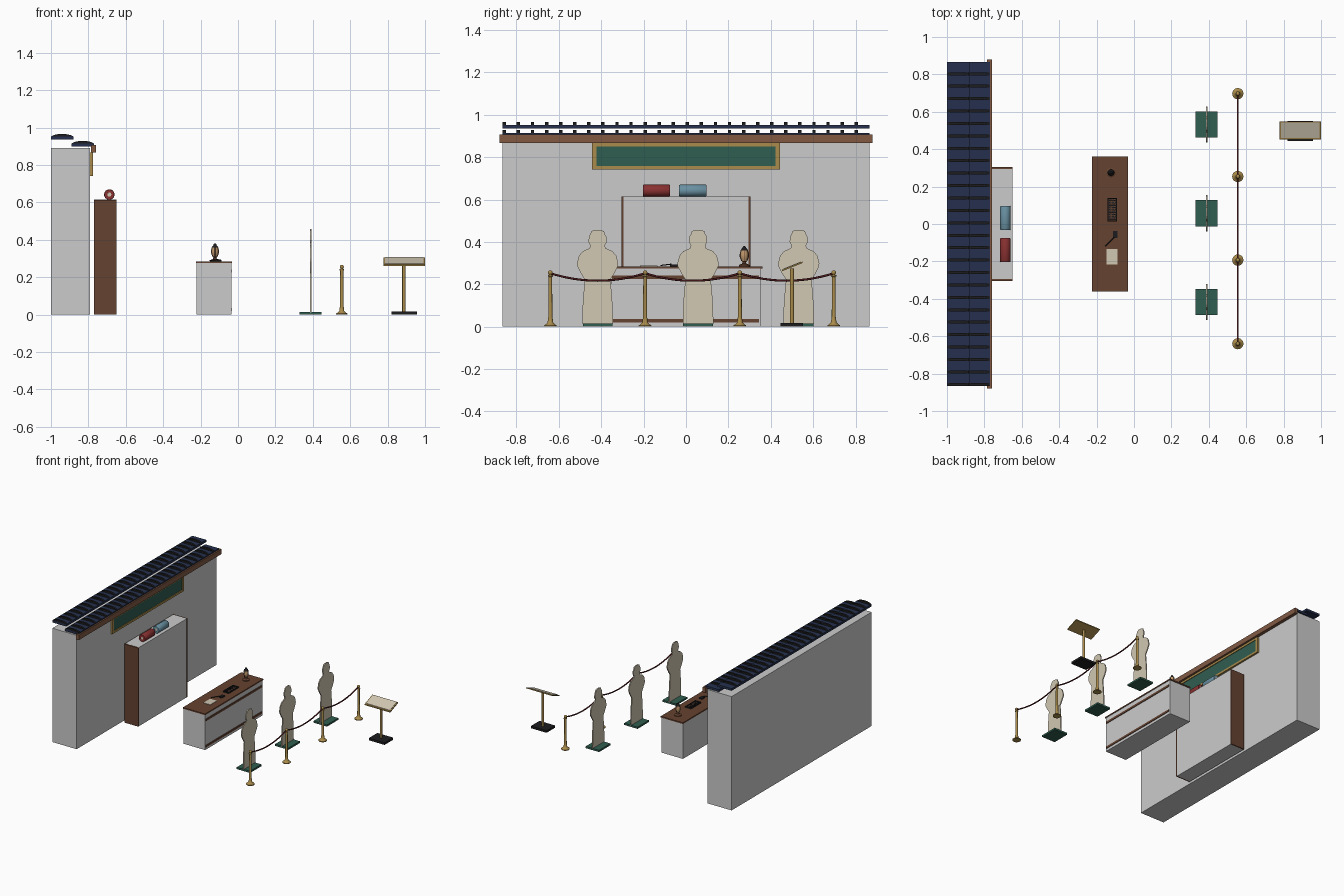
import bpy, bmesh, math
from mathutils import Vector, Matrix

if "Cube" in bpy.data.objects:
    bpy.data.objects.remove(bpy.data.objects["Cube"])

MATS = {}
COLS = dict(wood=(.13, .055, .03), beam=(.22, .10, .055), navy=(.018, .03, .075), dark=(.012, .012, .014),
            green=(.03, .11, .08), gold=(.40, .26, .07), cream=(.64, .58, .45), red=(.25, .03, .03),
            blue=(.14, .28, .36), rope=(.09, .012, .015), amber=(.55, .33, .16))


def paint(ob, col):
    if col:
        if col not in MATS:
            MATS[col] = bpy.data.materials.new(col + "_paint")
            MATS[col].diffuse_color = (*COLS[col], 1)
        ob.data.materials.append(MATS[col])
    return ob


def finish(name, bm, col, smooth=False):
    bmesh.ops.recalc_face_normals(bm, faces=bm.faces)
    me = bpy.data.meshes.new(name)
    bm.to_mesh(me)
    bm.free()
    ob = bpy.data.objects.new(name, me)
    bpy.context.collection.objects.link(ob)
    if smooth:
        bpy.context.view_layer.objects.active = ob
        bpy.ops.object.select_all(action='DESELECT')
        ob.select_set(True)
        bpy.ops.object.shade_smooth_by_angle(angle=math.radians(40))
    return paint(ob, col)


def box(name, x, y, z, col=None):
    """Box from (min, max) pairs."""
    bm = bmesh.new()
    bmesh.ops.create_cube(bm, size=1)
    for v in bm.verts:
        v.co = [(a + b) / 2 + c * (b - a) for (a, b), c in zip((x, y, z), v.co)]
    return finish(name, bm, col)


def prism(name, pts, axis, lo, hi, col):
    """Extrude a closed outline; axis 0: points are (y, z), axis 1: points are (x, z)."""
    bm = bmesh.new()
    def co(p, d):
        return (d, p[0], p[1]) if axis == 0 else (p[0], d, p[1])
    f = bm.faces.new([bm.verts.new(co(p, lo)) for p in pts])
    top = bmesh.ops.extrude_face_region(bm, geom=[f])['geom']
    d = Vector((hi - lo, 0, 0) if axis == 0 else (0, hi - lo, 0))
    bmesh.ops.translate(bm, verts=[g for g in top if isinstance(g, bmesh.types.BMVert)], vec=d)
    return finish(name, bm, col)


def lathe(name, prof, loc, col, n=20, rot=None):
    """Revolve (radius, height) points around a vertical axis."""
    bm = bmesh.new()
    vs = [bm.verts.new((r, 0, h)) for r, h in prof]
    es = [bm.edges.new(p) for p in zip(vs, vs[1:])]
    bmesh.ops.spin(bm, geom=vs + es, axis=(0, 0, 1), cent=(0, 0, 0), angle=2 * math.pi, steps=n)
    bmesh.ops.remove_doubles(bm, verts=bm.verts, dist=1e-5)
    if rot:
        bm.transform(rot)
    bmesh.ops.translate(bm, verts=bm.verts, vec=loc)
    return finish(name, bm, col, True)


def cable(name, pts, r, col):
    cu = bpy.data.curves.new(name, 'CURVE')
    cu.dimensions = '3D'
    cu.bevel_depth, cu.bevel_resolution, cu.use_fill_caps = r, 2, True
    sp = cu.splines.new('POLY')
    sp.points.add(len(pts) - 1)
    for p, c in zip(sp.points, pts):
        p.co = (*c, 1)
    ob = bpy.data.objects.new(name, cu)
    bpy.context.collection.objects.link(ob)
    return paint(ob, col)


# Shop wall, eave beam and framed sign
box("wall", (-1, -.79), (-.865, .865), (0, .89))
box("eave_beam", (-.785, -.76), (-.88, .88), (.867, .907), "beam")
box("sign_panel", (-.79, -.781), (-.43, .43), (.755, .86), "green")
for i, s in enumerate((-1, 1)):
    ys = sorted((s * .443, s * .422))
    box(f"sign_frame_side_{i}", (-.79, -.776), ys, (.742, .867), "gold")
    zc = .8045 + s * .0545
    box(f"sign_frame_rail_{i}", (-.79, -.776), (-.422, .422), (zc - .008, zc + .008), "gold")

# Two stepped roof rows with raised rib tiles
for row, (cx, z0) in enumerate(((-.94, .935), (-.83, .898))):
    box(f"roof_row_{row}", (cx - .06, cx + .06), (-.865, .865), (z0, z0 + .017), "navy")
    arc = [(cx + .061 * math.cos(math.pi * k / 8), z0 + .012 + .019 * math.sin(math.pi * k / 8)) for k in range(9)]
    for k in range(26):
        y = -.857 + k * .0664
        prism(f"roof_rib_{row}_{k}", arc, 1, y - .008, y + .008, "dark")

# Cabinet with wooden end panels and shelf tips
box("cabinet", (-.77, -.65), (-.295, .295), (0, .615))
for i, s in enumerate((-1, 1)):
    box(f"cabinet_end_{i}", (-.77, -.649), sorted((s * .295, s * .305)), (0, .614), "wood")

# Cloth rolls on the cabinet
for nm, yc in (("red", -.14), ("blue", .032)):
    ring = [(.011, 0), (.026, 0), (.028, .003), (.028, .125), (.026, .128), (.011, .128), (.011, 0)]
    core = [(0, .002), (.011, .002), (.011, .126), (0, .126)]
    rot = Matrix.Rotation(-math.pi / 2, 3, 'X').to_4x4()
    lathe(nm + "_roll", ring, (-.688, yc - .064, .642), nm, 24, rot)
    lathe(nm + "_roll_core", core, (-.688, yc - .064, .642), "cream", 16, rot)

# Counter
box("counter_body", (-.222, -.036), (-.355, .355), (0, .275))
box("counter_top", (-.225, -.033), (-.36, .36), (.275, .285), "wood")
for i, z in enumerate((.02, .225)):
    box(f"counter_trim_{i}", (-.037, -.031), (-.35, .345), (z, z + .016), "wood")

# Paper, ink stone and brush
box("paper", (-.147, -.088), (-.216, -.135), (.285, .288), "cream")
box("ink_stone", (-.112, -.087), (-.076, -.038), (.285, .293), "dark")
cable("brush", [(-.152, -.118, .289), (-.105, -.07, .295)], .0025, "dark")

# Abacus: frame, rods and beads
for i in range(2):
    x, y = -.141 + i * .046, .014 + i * .119
    box(f"abacus_long_{i}", (x, x + .005), (.014, .138), (.285, .294), "dark")
    box(f"abacus_short_{i}", (-.141, -.09), (y, y + .005), (.285, .294), "dark")
box("abacus_divider", (-.126, -.123), (.016, .136), (.286, .293), "dark")
for k in range(9):
    y = .026 + k * .0125
    cable(f"abacus_rod_{k}", [(-.139, y, .29), (-.092, y, .29)], .001, "wood")
    for j, x in enumerate((-.132, -.117, -.109, -.099)):
        lathe(f"abacus_bead_{k}_{j}", [(0, -.003), (.005, 0), (0, .003)], (x, y, .29), "dark", 8)

# Oil lamp
L = (-.123, .275, .285)
lathe("lamp_base", [(0, 0), (.026, 0), (.026, .006), (.011, .012), (.008, .02), (.014, .026), (0, .026)], L, "wood")
lathe("lamp_globe", [(0, .025), (.011, .025), (.018, .042), (.019, .055), (.015, .076), (0, .076)], L, "amber")
lathe("lamp_cap", [(0, .074), (.017, .074), (.014, .081), (.009, .086), (.006, .094), (0, .095)], L, "dark")
for k in range(4):
    c, s = math.cos(k * math.pi / 2), math.sin(k * math.pi / 2)
    cable(f"lamp_bar_{k}", [(L[0] + r * c, L[1] + r * s, L[2] + h) for r, h in
                            ((.013, .025), (.02, .045), (.02, .058), (.015, .077))], .0015, "wood")

# Standing cut-out figures on square bases
half = [(.072, .012), (.071, .09), (.066, .16), (.06, .222), (.078, .25), (.096, .285), (.097, .30), (.088, .335),
        (.07, .356), (.038, .37), (.034, .383), (.043, .40), (.041, .425), (.034, .437), (.03, .45), (.014, .457)]
for i, yc in enumerate((-.417, .057, .532)):
    pts = [(yc + y, z) for y, z in half] + [(yc - y, z) for y, z in reversed(half)]
    prism(f"figure_cutout_{i}", pts, 0, .384, .392, "cream")
    box(f"figure_base_{i}", (.33, .446), (yc - .07, yc + .07), (0, .014), "green")

# Barrier posts and sagging ropes
posts = (-.64, -.193, .254, .697)
px = .555
prof = [(0, 0), (.03, 0), (.03, .006), (.022, .011), (.013, .02), (.011, .038), (.0095, .045), (.0085, .235),
        (.012, .237), (.012, .243), (.006, .245)]
prof += [(.011 * math.cos(a), .255 + .011 * math.sin(a)) for a in [math.radians(d) for d in (-50, -25, 0, 25, 50, 75)]]
for i, y in enumerate(posts):
    lathe(f"barrier_post_{i}", prof + [(0, .266)], (px, y, 0), "gold")
for i, (a, b) in enumerate(zip(posts, posts[1:])):
    ts = [k / 16 for k in range(17)]
    cable(f"barrier_rope_{i}", [(px, a + (b - a) * t, .252 - .035 * 4 * t * (1 - t)) for t in ts], .005, "rope")

# Information lectern
box("lectern_base", (.82, .956), (.445, .551), (0, .017), "dark")
lathe("lectern_pole", [(0, .015), (.009, .015), (.009, .275), (0, .275)], (.887, .5, 0), "gold", 16)


def slope(name, x, y0, y1, lo, hi, col):
    f = lambda y: .284 + (y - .5) * .4
    o = box(name, x, (y0, y1), (0, 1), col)
    for v in o.data.vertices:
        v.co.z = f(v.co.y) + (hi if v.co.z > .5 else lo)


slope("lectern_board", (.778, 1), .453, .549, -.004, .003, "gold")
slope("lectern_sheet", (.786, .992), .461, .543, .003, .006, "cream")

for m in bpy.data.materials:
    if m.users and not m.is_grease_pencil:
        m.use_nodes = True
        m.node_tree.nodes["Principled BSDF"].inputs["Base Color"].default_value = m.diffuse_color
